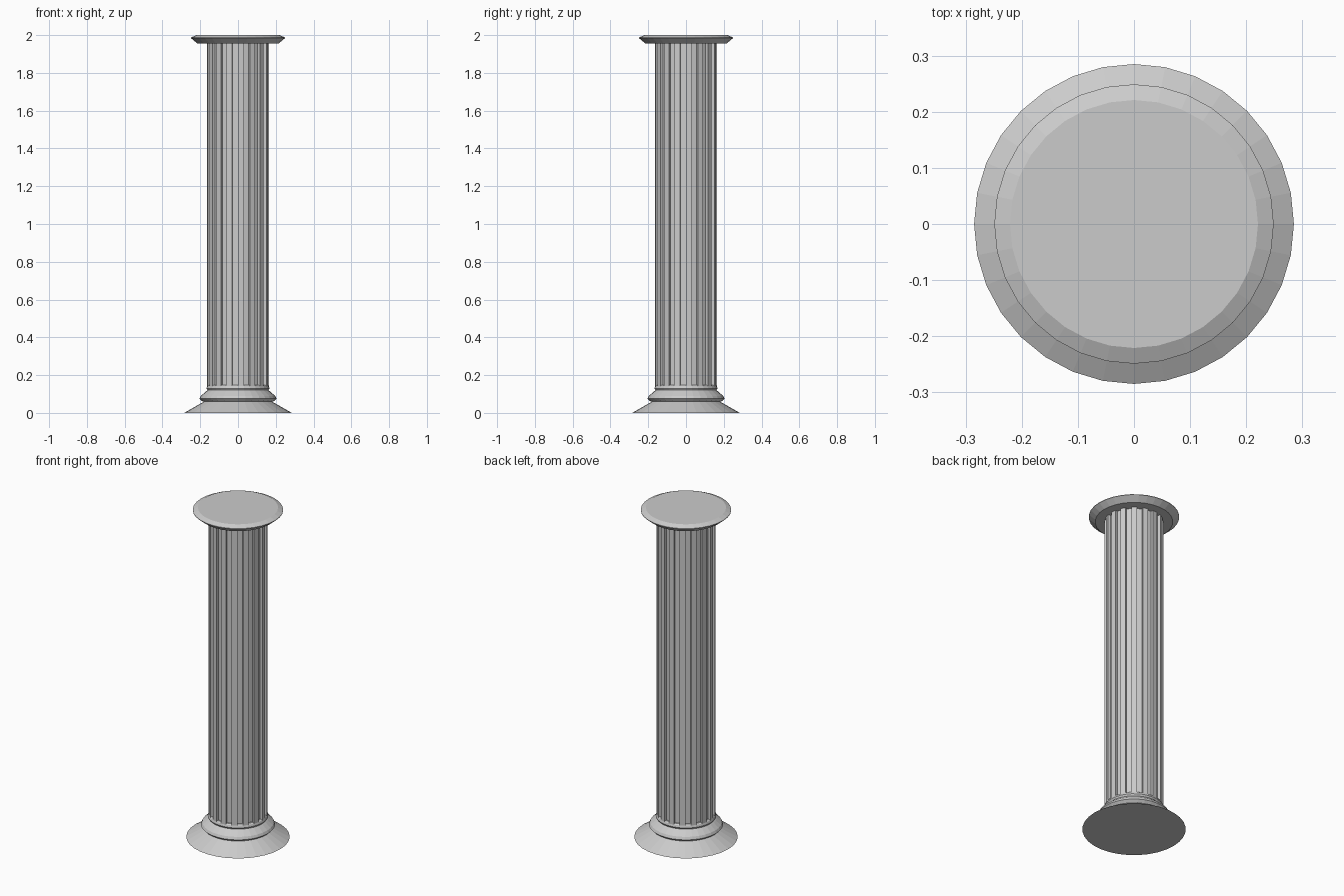
import bpy, bmesh
from math import sin, cos, pi

if "Cube" in bpy.data.objects:
    bpy.data.objects.remove(bpy.data.objects["Cube"])

SIDES = 32


def ring(bm, radius, z):
    return [bm.verts.new((radius * cos(2 * pi * i / SIDES),
                          radius * sin(2 * pi * i / SIDES), z)) for i in range(SIDES)]


def lathe(name, profile):
    """Flat-faced turned solid from (radius, z) pairs, bottom to top."""
    bm = bmesh.new()
    rings = [ring(bm, r, z) for r, z in profile]
    walls = []
    for a, b in zip(rings, rings[1:]):
        walls = [bm.faces.new((a[i], a[(i + 1) % SIDES], b[(i + 1) % SIDES], b[i]))
                 for i in range(SIDES)]
    bm.faces.new(rings[0][::-1])
    bm.faces.new(rings[-1])
    return finish(name, bm)


def finish(name, bm):
    bmesh.ops.recalc_face_normals(bm, faces=bm.faces)
    mesh = bpy.data.meshes.new(name)
    bm.to_mesh(mesh)
    bm.free()
    obj = bpy.data.objects.new(name, mesh)
    bpy.context.collection.objects.link(obj)
    return obj


# Moulded base: flared foot, large roll, small roll
lathe("base", [(0.285, 0), (0.18, 0.06), (0.191, 0.062), (0.204, 0.075),
               (0.197, 0.09), (0.168, 0.115), (0.161, 0.12), (0.167, 0.13),
               (0.163, 0.142), (0.155, 0.148)])

# Fluted shaft: every other facet is sunk inwards
bm = bmesh.new()
R, DEPTH, Z0, Z1 = 0.163, 0.016, 0.14, 1.958
outline = []
for i in range(SIDES):
    a, b = 2 * pi * i / SIDES, 2 * pi * (i + 1) / SIDES
    r = R - DEPTH * (i % 2)
    outline += [(r * cos(a), r * sin(a)), (r * cos(b), r * sin(b))]
low, high = [[bm.verts.new((x, y, z)) for x, y in outline] for z in (Z0, Z1)]
n = len(outline)
for i in range(n):
    j = (i + 1) % n
    bm.faces.new((low[i], low[j], high[j], high[i]))
bm.faces.new(low[::-1])
bm.faces.new(high)
finish("fluted_shaft", bm)

# Capital disc with bevelled rim
lathe("capital", [(0.214, 1.955), (0.249, 1.984), (0.249, 1.987), (0.221, 2.0)])
